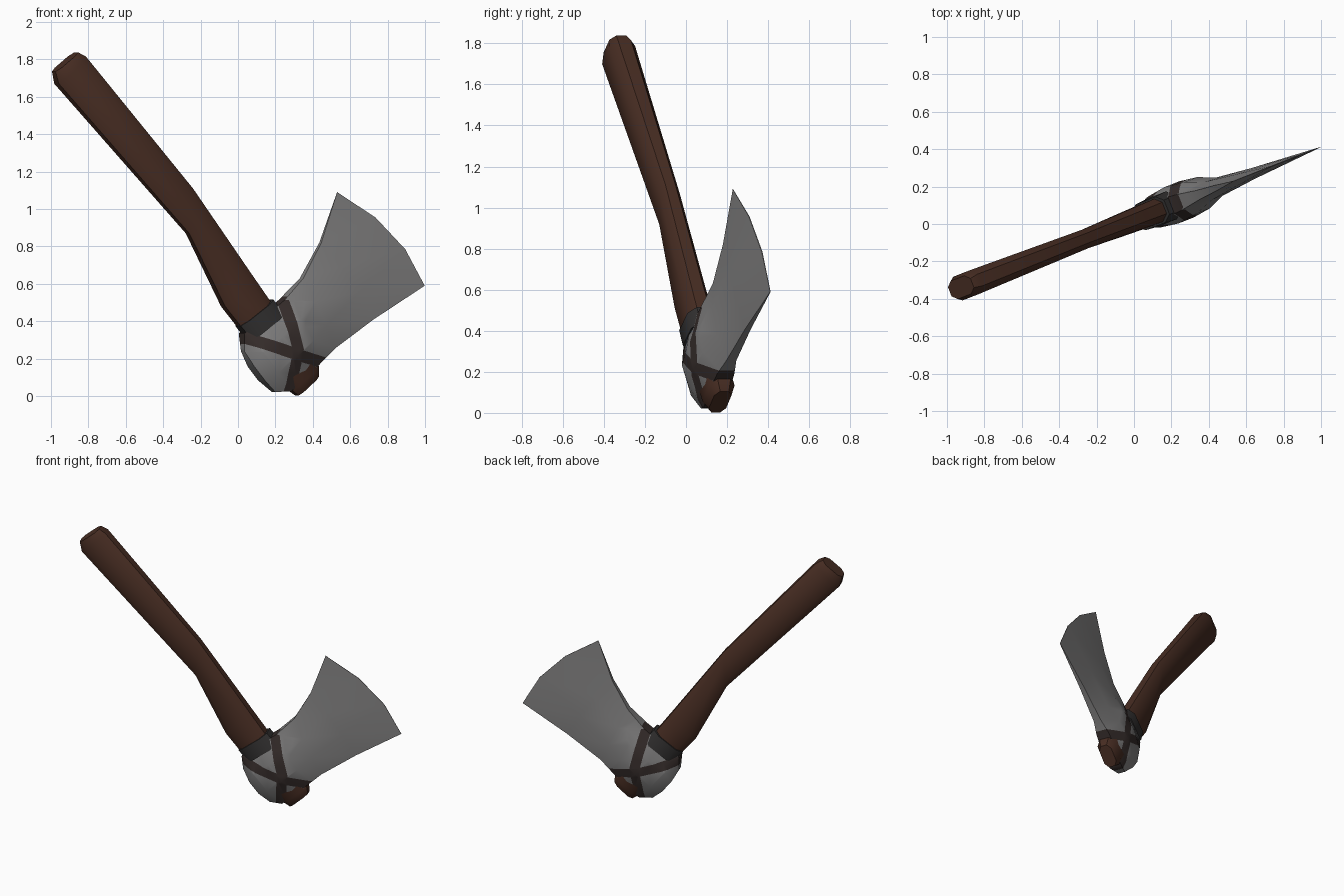
import bpy, bmesh, math
from mathutils import Vector

if "Cube" in bpy.data.objects:
    bpy.data.objects.remove(bpy.data.objects["Cube"])

# The axe lies in one upright plane, turned about z
ANG = math.atan(0.39)
SIDE = Vector((-math.sin(ANG), math.cos(ANG), 0))


def point(x, z, v=0.0):
    """Front-view position (x, z) on the axe plane, pushed v sideways."""
    return Vector((x, 0.39 * x + 0.022, z)) + SIDE * v


def material(name, rgb):
    m = bpy.data.materials.new(name)
    m.diffuse_color = (*rgb, 1)
    m.use_nodes = True
    m.node_tree.nodes["Principled BSDF"].inputs["Base Color"].default_value = m.diffuse_color
    return m


WOOD = material("dark wood", (0.066, 0.027, 0.017))
STEEL = material("steel", (0.22, 0.216, 0.216))
STRAP = material("leather strap", (0.038, 0.027, 0.025))
COLLAR = material("collar grey", (0.033, 0.031, 0.031))


def loft(stations, chamfer, inset):
    """Eight-sided rings from (lower x, z, upper x, z, half thickness, bulge x, z)."""
    bm = bmesh.new()
    rings = []
    for lx, lz, ux, uz, t, bx, bz in stations:
        ring = []
        for s, k in ((0, -chamfer), (inset, -1), (1 - inset, -1), (1, -chamfer),
                     (1, chamfer), (1 - inset, 1), (inset, 1), (0, chamfer)):
            b = 0 if s in (0, 1) else 1
            ring.append(bm.verts.new(point(lx + (ux - lx) * s + bx * b,
                                           lz + (uz - lz) * s + bz * b, t * k)))
        rings.append(ring)
    for a, b in zip(rings, rings[1:]):
        for i in range(8):
            j = (i + 1) % 8
            bm.faces.new((a[i], a[j], b[j], b[i]))
    for r in (rings[0], rings[-1]):
        for i in range(3):
            bm.faces.new((r[i], r[i + 1], r[6 - i], r[7 - i]))
    bmesh.ops.recalc_face_normals(bm, faces=bm.faces)
    return bm


def finish(bm, name, mats, angle):
    me = bpy.data.meshes.new(name)
    bm.to_mesh(me)
    bm.free()
    for m in mats:
        me.materials.append(m)
    for p in me.polygons:
        p.use_smooth = True
    me.set_sharp_from_angle(angle=math.radians(angle))
    ob = bpy.data.objects.new(name, me)
    bpy.context.collection.objects.link(ob)


# Handle: bent, slimmer at the grip, poking out below the head
finish(loft([
    (-0.985, 1.735, -0.865, 1.838, 0.052, 0, 0),
    (-0.97, 1.67, -0.825, 1.815, 0.068, 0, 0),
    (-0.27, 0.87, -0.25, 1.11, 0.052, 0, 0),
    (-0.08, 0.48, 0.07, 0.64, 0.062, 0, 0),
    (0.03, 0.34, 0.18, 0.48, 0.066, 0, 0),
    (0.28, 0.03, 0.42, 0.16, 0.066, 0, 0),
    (0.315, 0.002, 0.425, 0.105, 0.045, 0, 0)], 0.5, 0.2),
    "handle", [WOOD], 40)

# Collar where the handle enters the head
finish(loft([
    (0.0, 0.375, 0.175, 0.515, 0.074, 0, 0),
    (0.06, 0.30, 0.235, 0.44, 0.08, 0, 0)], 0.55, 0.2),
    "collar", [COLLAR], 40)

# Axe head: butt, eye, neck and flared blade
head = loft([
    (0.025, 0.24, 0.19, 0.022, 0.05, -0.01, -0.01),
    (0.02, 0.335, 0.27, 0.025, 0.088, 0, 0),
    (0.12, 0.42, 0.36, 0.11, 0.104, 0, 0),
    (0.235, 0.515, 0.44, 0.19, 0.09, 0, 0),
    (0.34, 0.63, 0.51, 0.255, 0.052, 0, 0),
    (0.44, 0.82, 0.72, 0.41, 0.03, 0.01, 0.01),
    (0.53, 1.09, 0.998, 0.59, 0.002, 0.05, 0.03)], 0.5, 0.33)

# Crossed leather straps: cut the head along the strap edges, then colour
HALF = 0.031
segments = [(Vector(a), Vector(b)) for a, b in (
    ((0.22, 0.53), (0.285, 0.25)), ((0.285, 0.25), (0.26, 0.0)),
    ((0.0, 0.32), (0.285, 0.22)), ((0.285, 0.22), (0.47, 0.17)))]
bmesh.ops.triangulate(head, faces=head.faces)
for a, b in segments:
    n2 = Vector((-(b - a).y, (b - a).x)).normalized()
    normal = SIDE.cross(point(*b) - point(*a)).normalized()
    for sgn in (-1, 1):
        faces = [f for f in head.faces
                 if f.calc_center_median().x + f.calc_center_median().z < 0.85]
        geom = set(faces)
        for f in faces:
            geom.update(f.verts)
            geom.update(f.edges)
        bmesh.ops.bisect_plane(head, geom=list(geom), dist=1e-5, plane_no=normal,
                               plane_co=point(*(a + n2 * HALF * sgn)))


def strap_distance(p):
    v = (p - point(0, 0)).dot(SIDE)
    q = Vector((p.x - SIDE.x * v, p.z))
    best = 9
    for a, b in segments:
        d = b - a
        s = max(0, min(1, (q - a).dot(d) / d.length_squared))
        best = min(best, (q - a - d * s).length)
    return best


for f in head.faces:
    f.material_index = int(strap_distance(f.calc_center_median()) < HALF)
finish(head, "axe_head", [STEEL, STRAP], 50)
